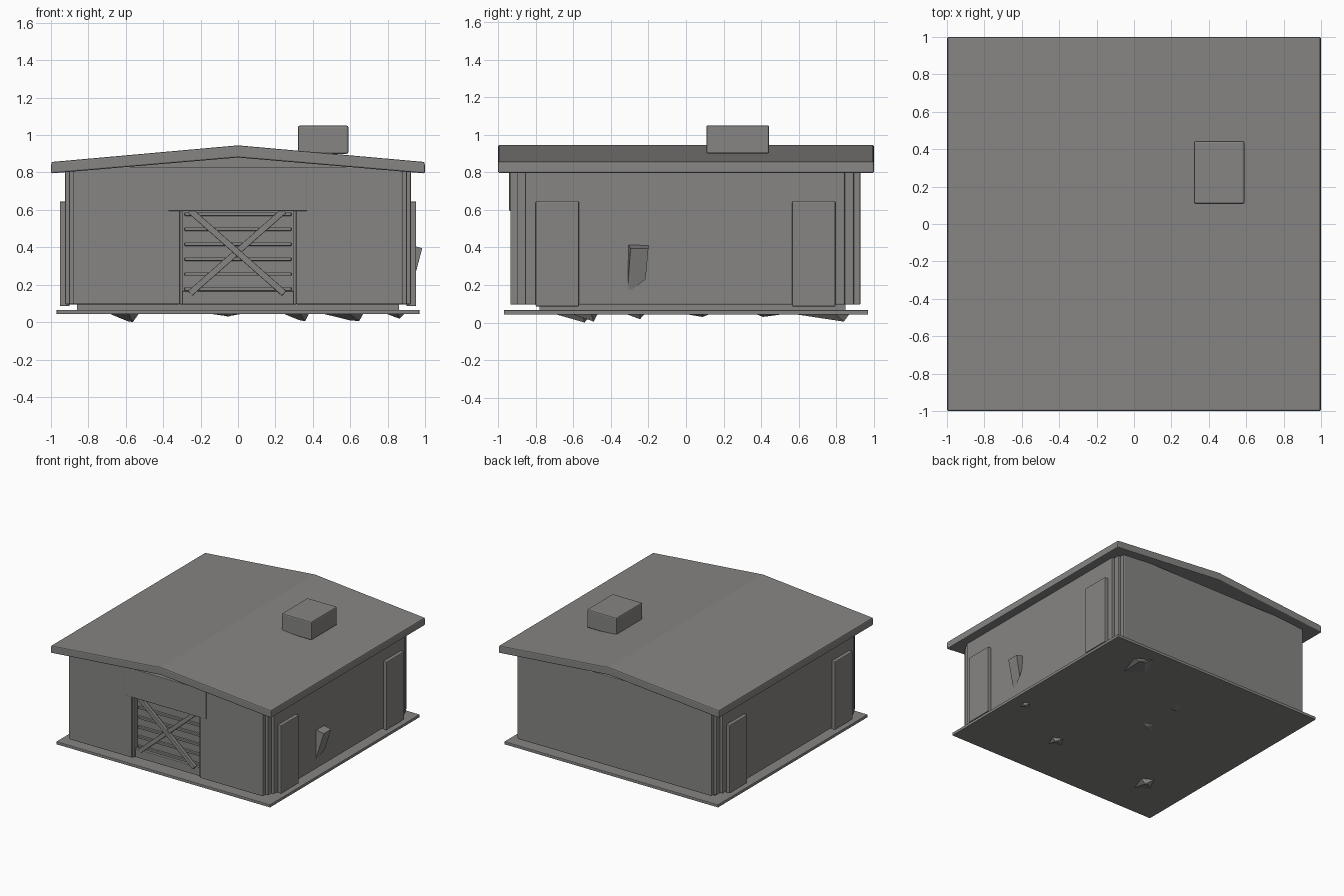
import bpy, bmesh, math
from mathutils import Vector

if "Cube" in bpy.data.objects:
    bpy.data.objects.remove(bpy.data.objects["Cube"])

grey = bpy.data.materials.new("concrete_grey")
grey.diffuse_color = (0.24, 0.235, 0.23, 1)
grey.use_nodes = True
grey.node_tree.nodes["Principled BSDF"].inputs["Base Color"].default_value = grey.diffuse_color


def finish(name, bm, bevel=0.0):
    bmesh.ops.recalc_face_normals(bm, faces=bm.faces[:])
    mesh = bpy.data.meshes.new(name)
    bm.to_mesh(mesh)
    bm.free()
    mesh.materials.append(grey)
    ob = bpy.data.objects.new(name, mesh)
    bpy.context.collection.objects.link(ob)
    if bevel:
        mod = ob.modifiers.new("soft_edges", 'BEVEL')
        mod.width = bevel
        mod.segments = 2
        mod.limit_method = 'ANGLE'
        mod.angle_limit = math.radians(40)
    return ob


def box(name, x, y, z, bevel=0.006):
    bm = bmesh.new()
    bmesh.ops.create_cube(bm, size=1)
    for v in bm.verts:
        v.co = Vector([(a + b) / 2 + c * (b - a) for c, (a, b) in zip(v.co, (x, y, z))])
    return finish(name, bm, bevel)


def extrude_profile(name, points, y0, y1, bevel=0.0):
    # closed x-z profile swept along y
    bm = bmesh.new()
    face = bm.faces.new([bm.verts.new((x, y0, z)) for x, z in points])
    new = bmesh.ops.extrude_face_region(bm, geom=[face])
    moved = [g for g in new["geom"] if isinstance(g, bmesh.types.BMVert)]
    bmesh.ops.translate(bm, verts=moved, vec=(0, y1 - y0, 0))
    return finish(name, bm, bevel)


def hull(name, points):
    bm = bmesh.new()
    for p in points:
        bm.verts.new(p)
    bmesh.ops.convex_hull(bm, input=bm.verts[:])
    return finish(name, bm)


# Ground slab and raised footing
box("ground_slab", (-0.97, 0.97), (-0.97, 0.97), (0.042, 0.066), 0.004)
box("footing", (-0.86, 0.86), (-0.78, 0.85), (0.06, 0.1), 0)

# Front, back and side walls, corner posts and buttresses
box("back_wall", (-0.88, 0.88), (0.84, 0.928), (0.095, 0.83))
for s, side in ((-1, "left"), (1, "right")):
    def mx(a, b):
        return tuple(sorted((s * a, s * b)))
    box(side + "_front_wall", mx(0.31, 0.88), (-0.935, -0.855), (0.095, 0.83))
    box(side + "_side_wall", mx(0.84, 0.924), (-0.855, 0.845), (0.095, 0.83))
    for y in (-0.875, 0.868):
        box(side + "_corner_post", mx(0.82, 0.903), (y - 0.025, y + 0.025), (0.095, 0.83))
    for y0, y1 in ((-0.8, -0.57), (0.565, 0.795)):
        box(side + "_buttress", mx(0.9, 0.953), (y0, y1), (0.085, 0.645))
    box(side + "_door_jamb", mx(0.297, 0.312), (-0.925, -0.855), (0.095, 0.6), 0.003)

# Lintel over the door
box("lintel", (-0.375, 0.37), (-0.941, -0.855), (0.595, 0.83), 0.003)

# Door: backing, planks and crossed braces
box("door_backing", (-0.3, 0.3), (-0.875, -0.855), (0.095, 0.6), 0)
box("door_sill", (-0.297, 0.297), (-0.91, -0.87), (0.095, 0.165), 0.004)
for i in range(6):
    z = 0.168 + i * 0.08
    box("door_slat", (-0.285, 0.285), (-0.893, -0.87), (z, z + 0.018), 0.003)
for s in (-1, 1):
    brace = box("door_brace", (-0.335, 0.335), (-0.015, 0.015), (-0.017, 0.017), 0.004)
    brace.location = (-0.005, -0.905 - 0.006 * s, 0.375)
    brace.rotation_euler.y = s * math.atan2(0.44, 0.5)

# Low gable roof with filled attic and rooftop box
extrude_profile("roof", [(-1, 0.795), (0, 0.88), (1, 0.795), (0.998, 0.856),
                         (0, 0.945), (-0.998, 0.856)], -1, 1, 0.008)
extrude_profile("attic", [(-0.85, 0.81), (0.85, 0.81), (0, 0.89)], -0.85, 0.84)
box("rooftop_vent", (0.32, 0.59), (0.108, 0.443), (0.9, 1.05), 0.009)

# Tilted stone leaning out of the right wall
hull("leaning_stone", [(0.985, -0.295, 0.395), (0.985, -0.2, 0.395),
                       (0.9, -0.31, 0.42), (0.9, -0.2, 0.415),
                       (0.925, -0.31, 0.18), (0.925, -0.295, 0.17), (0.94, -0.215, 0.23)])

# Stone shards below the slab: centre x, y, half sizes, tip height, tip offset
shards = [(0.56, 0.72, 0.11, 0.15, 0.005, 0.8), (-0.03, 0.45, 0.06, 0.08, 0.03, -0.5),
          (-0.61, -0.6, 0.08, 0.1, 0.0, 0.6), (-0.08, 0.06, 0.08, 0.07, 0.03, 0.4),
          (0.31, -0.54, 0.07, 0.07, 0.005, 0.7), (0.84, -0.27, 0.05, 0.05, 0.018, 0.5)]
for x, y, a, b, tip, k in shards:
    hull("stone_shard", [(x - a, y - b * 0.4, 0.046), (x + a * 0.3, y - b, 0.046),
                         (x + a, y + b * 0.5, 0.046), (x - a * 0.2, y + b, 0.046),
                         (x + a * k, y + b * k, tip), (x + a * k * 0.4, y + b * k, tip + 0.005)])
